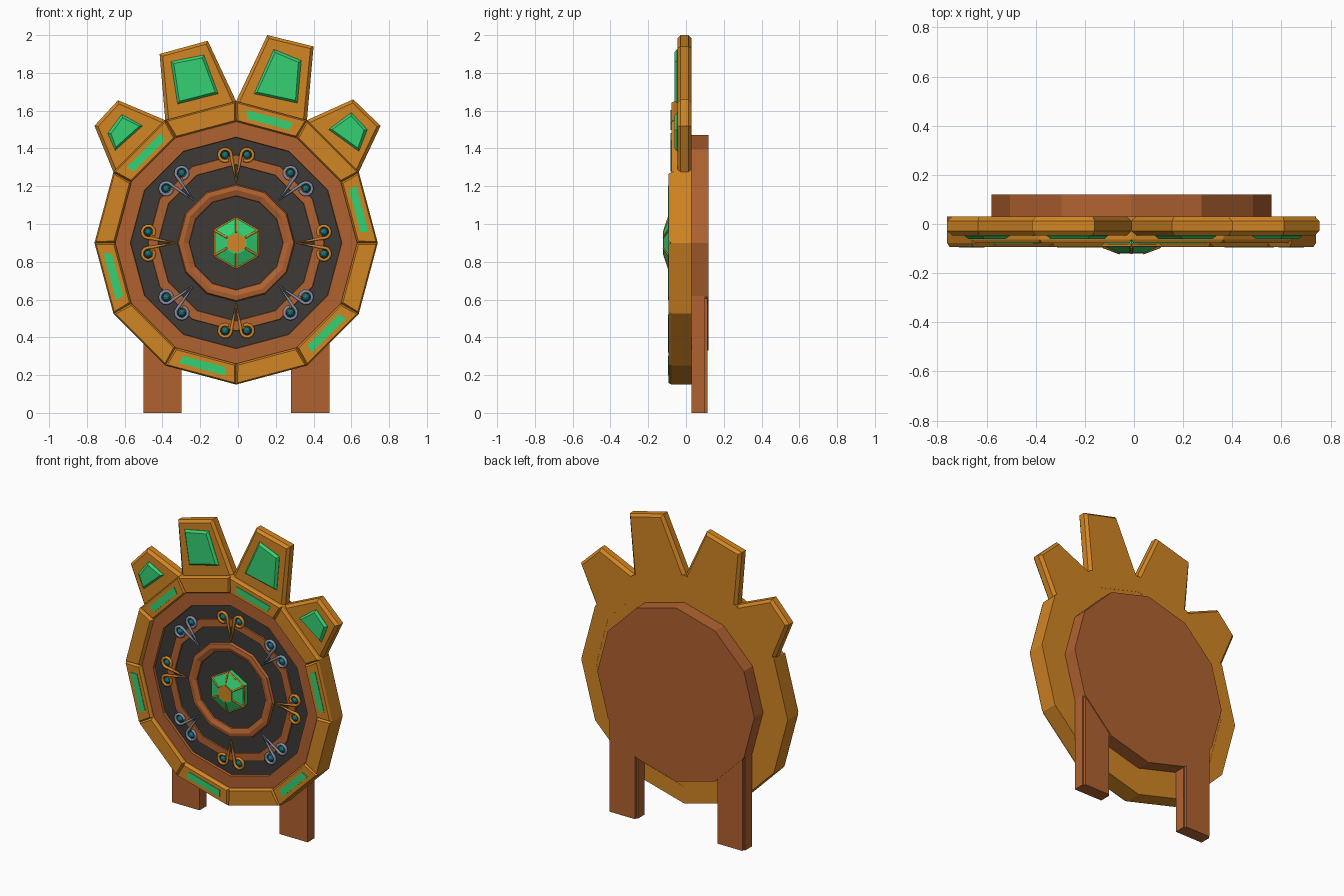
import bpy, bmesh, math
from math import sin, cos, pi, radians
from mathutils import Vector

cube = bpy.data.objects.get("Cube")
if cube:
    bpy.data.objects.remove(cube, do_unlink=True)

CX, CZ = -0.01, 0.9   # centre of the disc


def material(name, rgb):
    m = bpy.data.materials.new(name)
    m.use_nodes = True
    m.diffuse_color = (*rgb, 1)
    bsdf = m.node_tree.nodes["Principled BSDF"]
    bsdf.inputs["Base Color"].default_value = (*rgb, 1)
    bsdf.inputs["Roughness"].default_value = 0.7
    return m


GOLD = material("gold", (0.64, 0.235, 0.017))
RUST = material("rust_brown", (0.44, 0.122, 0.03))
DARK = material("dark_stone", (0.048, 0.042, 0.037))
GREEN = material("green_gem", (0.035, 0.63, 0.17))
STEEL = material("blue_steel", (0.23, 0.27, 0.38))
TEAL = material("teal_bead", (0.007, 0.2, 0.23))


def polar(r, deg):
    a = radians(deg)
    return CX + r * cos(a), CZ + r * sin(a)


def local(u, v, deg):
    """Point u outwards and v sideways from the disc centre."""
    a = radians(deg)
    return CX + u * cos(a) - v * sin(a), CZ + u * sin(a) + v * cos(a)


def ngon(r, n, start=0):
    return [polar(r, start + 360 * i / n) for i in range(n)]


def finish(bm, name, mat):
    bmesh.ops.recalc_face_normals(bm, faces=bm.faces)
    me = bpy.data.meshes.new(name)
    bm.to_mesh(me)
    bm.free()
    me.materials.append(mat)
    ob = bpy.data.objects.new(name, me)
    bpy.context.collection.objects.link(ob)
    return ob


def prism(name, poly, back, front, mat, inset=0, depth=0, back_too=False):
    """Extrude an x-z outline along y, with an optional chamfered face."""
    bm = bmesh.new()
    b = [bm.verts.new((x, back, z)) for x, z in poly]
    f = [bm.verts.new((x, front, z)) for x, z in poly]
    caps = [bm.faces.new(f), bm.faces.new(b)]
    for i in range(len(poly)):
        j = (i + 1) % len(poly)
        bm.faces.new((b[i], b[j], f[j], f[i]))
    bmesh.ops.recalc_face_normals(bm, faces=bm.faces)
    if inset:
        for cap in caps[:2 if back_too else 1]:
            bmesh.ops.inset_individual(bm, faces=[cap], thickness=inset, depth=depth)
    return finish(bm, name, mat)


def ring(name, profile, mat, n=12):
    """Closed (radius, y) profile swept round the disc centre."""
    bm = bmesh.new()
    loops = []
    for i in range(n):
        pts = [polar(r, 360 * i / n) for r, y in profile]
        loops.append([bm.verts.new((x, p[1], z)) for (x, z), p in zip(pts, profile)])
    k = len(profile)
    for i in range(n):
        a, b = loops[i], loops[(i + 1) % n]
        for j in range(k):
            bm.faces.new((a[j], a[(j + 1) % k], b[(j + 1) % k], b[j]))
    return finish(bm, name, mat)


def wires(name, paths, mat, res=1):
    """Round wires along lists of (point, radius)."""
    cu = bpy.data.curves.new(name, 'CURVE')
    cu.dimensions = '3D'
    cu.bevel_depth = 1
    cu.bevel_resolution = res
    cu.use_fill_caps = True
    for path in paths:
        sp = cu.splines.new('POLY')
        sp.points.add(len(path) - 1)
        for p, (co, r) in zip(sp.points, path):
            p.co = (*co, 1)
            p.radius = r
    cu.materials.append(mat)
    ob = bpy.data.objects.new(name, cu)
    bpy.context.collection.objects.link(ob)
    bpy.ops.object.select_all(action='DESELECT')
    ob.select_set(True)
    bpy.context.view_layer.objects.active = ob
    bpy.ops.object.convert(target='MESH')


# Backing disc and legs
prism("back_disc", ngon(0.57, 12), 0.12, 0.02, RUST)
for name, x0, x1 in (("right_leg", -0.5, -0.3), ("left_leg", 0.28, 0.485)):
    prism(name, [(x0, 0), (x1, 0), (x1, 0.62), (x0, 0.62)], 0.1, 0.03, RUST)
    prism(name + "_back", [(x0 + 0.01, 0), (x1 - 0.01, 0), (x1 - 0.01, 0.615),
                           (x0 + 0.01, 0.615)], 0.115, 0.09, RUST)
prism("gold_back_plate", ngon(0.72, 12), 0.029, 0, GOLD)

# Dark face and raised rings
prism("dark_face", ngon(0.6, 12), 0.01, -0.05, DARK)
ring("outer_ring", [(0.555, -0.03), (0.56, -0.066), (0.66, -0.066), (0.66, -0.03)], RUST)
ring("middle_ring", [(0.41, -0.04), (0.415, -0.057), (0.465, -0.057), (0.47, -0.04)], RUST)
ring("inner_ring", [(0.245, -0.04), (0.25, -0.058), (0.28, -0.07),
                    (0.305, -0.066), (0.315, -0.04)], RUST)

# Gold rim: twelve chamfered blocks, every second one with a green bar
for i in range(12):
    mid = 15 + 30 * i
    front = -0.078 if 40 < mid < 140 else -0.093
    block = [polar(0.64, mid - 15), polar(0.75, mid - 15),
             polar(0.75, mid + 15), polar(0.64, mid + 15)]
    prism(f"rim_block_{i + 1}", block, 0.03, front + 0.015, GOLD, 0.012, 0.015)
    if i % 2 == 0:
        bar = [local(u, v, mid) for u, v in
               ((0.65, -0.115), (0.693, -0.128), (0.693, 0.128), (0.65, 0.115))]
        prism(f"rim_bar_{i + 1}", bar, front + 0.004, front - 0.003, GREEN)

# Crown spikes with faceted gems: base angle, tip corners, gem outline
spikes = [
    (135, [(-0.635, 1.655), (-0.76, 1.52)],
     [(-0.69, 1.48), (-0.615, 1.58), (-0.505, 1.52), (-0.65, 1.39)]),
    (105, [(-0.16, 1.97), (-0.415, 1.9)],
     [(-0.355, 1.86), (-0.18, 1.895), (-0.105, 1.69), (-0.32, 1.635)]),
    (75, [(0.4, 1.94), (0.155, 2.0)],
     [(0.19, 1.925), (0.335, 1.865), (0.315, 1.64), (0.085, 1.69)]),
    (45, [(0.755, 1.52), (0.61, 1.66)],
     [(0.48, 1.5), (0.6, 1.59), (0.685, 1.5), (0.64, 1.385)]),
]
for i, (mid, tip, gem) in enumerate(spikes):
    base = [polar(0.75, mid + 15), polar(0.68, mid + 13),
            polar(0.68, mid - 13), polar(0.75, mid - 15)]
    prism(f"crown_spike_{i + 1}", base + tip, 0.012, -0.028, GOLD, 0.02, 0.018, True)
    prism(f"crown_gem_{i + 1}", gem, -0.03, -0.048, GREEN, 0.018, 0.014)

# Centre gem in a gold cage
prism("centre_gem", ngon(0.132, 6, 30), -0.04, -0.092, GREEN, 0.068, 0.026)
prism("centre_gem_cap", ngon(0.055, 6, 30), -0.11, -0.121, GOLD)
cage = []
for i in range(6):
    a, b = 30 + 60 * i, 90 + 60 * i
    for r0, y0, d0, r1, y1, d1 in ((0.134, -0.092, a, 0.055, -0.118, a),
                                   (0.134, -0.088, a, 0.134, -0.088, b)):
        (xa, za), (xb, zb) = polar(r0, d0), polar(r1, d1)
        cage.append([((xa, y0, za), 0.006), ((xb, y1, zb), 0.006)])
wires("centre_gem_cage", cage, GOLD)

# Eight forked ornaments with curled ends and teal beads
for k in range(8):
    deg = 45 * k
    arms = []
    for s in (-1, 1):
        path = [((0.32, 0), 0.003), ((0.40, 0.014), 0.007), ((0.45, 0.024), 0.009)]
        for t in range(10):
            a = pi - radians(34 * t)
            path.append(((0.465 + 0.033 * sin(a), 0.058 + 0.033 * cos(a)), 0.0095))
        arms.append([((x, -0.06, z), r) for (u, v), r in path
                     for x, z in [local(u, s * v, deg)]])
        bm = bmesh.new()
        bmesh.ops.create_icosphere(bm, subdivisions=2, radius=0.02)
        bx, bz = local(0.465, s * 0.058, deg)
        bmesh.ops.translate(bm, verts=bm.verts, vec=Vector((bx, -0.055, bz)))
        finish(bm, f"bead_{k + 1}_{'a' if s < 0 else 'b'}", TEAL)
    wires(f"forked_ornament_{k + 1}", arms, GOLD if k % 2 == 0 else STEEL)
